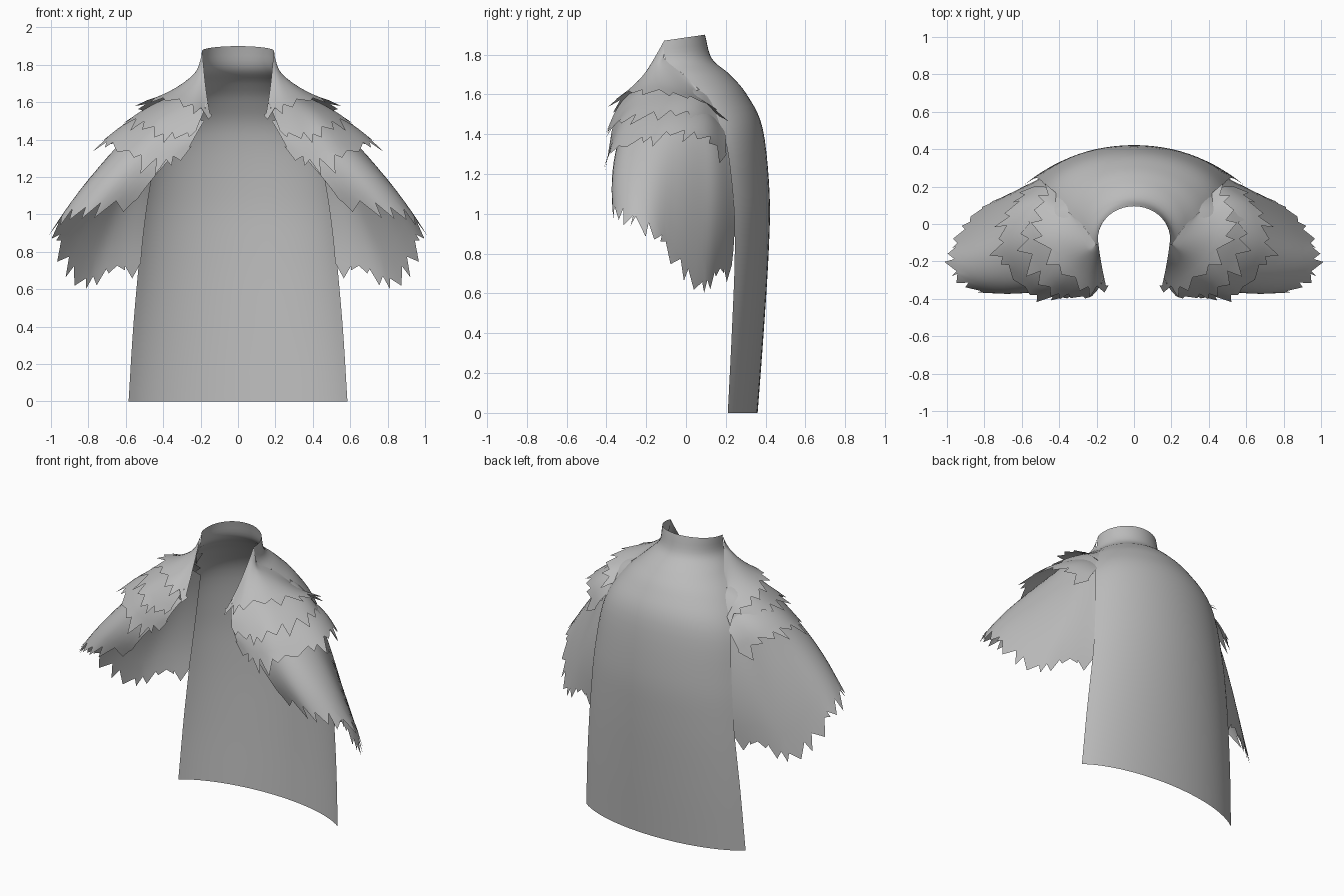
import bpy
import math
import random
from mathutils import Vector

random.seed(4)

default_cube = bpy.data.objects.get("Cube")
if default_cube:
    bpy.data.objects.remove(default_cube, do_unlink=True)

cloth = bpy.data.materials.new("plain grey cloth")
cloth.use_nodes = True
grey = (0.5, 0.5, 0.5, 1)
cloth.diffuse_color = grey
cloth.node_tree.nodes["Principled BSDF"].inputs["Base Color"].default_value = grey

SHOULDER = Vector((0.3, -0.08, 1.2))


def spline(points, count):
    """Sample a smooth curve evenly through control points of any size."""
    points = [Vector(p) for p in points]
    last = len(points) - 1
    first_ghost = points[0] * 2 - points[1]
    end_ghost = points[last] * 2 - points[last - 1]
    padded = [first_ghost] + points + [end_ghost]
    samples = []
    for step in range(count):
        place = step / (count - 1) * last
        i = min(int(place), last - 1)
        t = place - i
        a, b, c, d = padded[i:i + 4]
        samples.append(b + (c - a) * (t / 2)
                       + (a * 2 - b * 5 + c * 4 - d) * (t * t / 2)
                       + (b * 3 - a - c * 3 + d) * (t ** 3 / 2))
    return samples


def sheet(name, rows, mirrored=False):
    """Join rows of points into one smooth open sheet."""
    width = len(rows[0])
    verts = [tuple(p) for row in rows for p in row]
    faces = []
    for r in range(len(rows) - 1):
        for c in range(width - 1):
            k = r * width + c
            faces.append((k, k + width, k + width + 1, k + 1))
    mesh = bpy.data.meshes.new(name)
    mesh.from_pydata(verts, [], faces)
    mesh.materials.append(cloth)
    obj = bpy.data.objects.new(name, mesh)
    bpy.context.collection.objects.link(obj)
    for other in bpy.context.selected_objects:
        other.select_set(False)
    obj.select_set(True)
    bpy.context.view_layer.objects.active = obj
    bpy.ops.object.shade_smooth_by_angle(angle=math.radians(50))
    if mirrored:
        obj.modifiers.new("both sides", "MIRROR").use_axis[0] = True
    return obj


def ragged_layer(name, top, hem, bulge, teeth, depth):
    """Drape a sheet from its top edge to a torn hem, front to back."""
    count = teeth * 2 + 1
    steps = 9
    upper, lower = spline(top, count), spline(hem, count)
    rows = [[] for _ in range(steps)]
    tips = []
    for i, (a, b) in enumerate(zip(upper, lower)):
        middle = (a + b) / 2
        out = (middle - SHOULDER).normalized()
        for s in range(steps):
            t = s / (steps - 1)
            rows[s].append(a.lerp(b, t) + out * bulge * 4 * t * (1 - t))
        # Long and short points alternate along the hem
        fall = (rows[-1][i] - rows[-2][i]).normalized()
        reach = random.uniform(0.5, 1.4) if i % 2 else random.uniform(-0.1, 0.3)
        along = (lower[min(i + 1, count - 1)] - lower[max(i - 1, 0)]).normalized()
        sway = along * random.uniform(-0.3, 0.3) * depth
        tips.append(b + fall * depth * reach + sway)
    rows.append(tips)
    return sheet(name, rows, mirrored=True)


# Cape and collar: centre height, centre y, half width, edge y, edge height, arc
cape_profile = [
    (0, .36, .585, .21, 0, 60),
    (.4, .39, .56, .23, .4, 60),
    (.8, .415, .525, .245, .8, 60),
    (1.1, .42, .5, .235, 1.1, 62),
    (1.43, .385, .46, .19, 1.4, 68),
    (1.6, .305, .38, .09, 1.58, 75),
    (1.7, .22, .28, 0, 1.69, 85),
    (1.78, .13, .21, -.1, 1.77, 95),
    (1.9, .095, .19, -.11, 1.87, 100),
]
cape_rows = []
for z_mid, y_mid, half, y_edge, z_edge, arc in spline(cape_profile, 41):
    arc = math.radians(arc)
    row = []
    for column in range(-12, 13):
        t = column / 12
        drop = (1 - math.cos(t * arc)) / (1 - math.cos(arc))
        row.append((half * math.sin(t * arc) / math.sin(arc),
                    y_mid + (y_edge - y_mid) * drop,
                    z_mid + (z_edge - z_mid) * drop))
    cape_rows.append(row)
sheet("cape_and_collar", cape_rows)

# Shoulder mantle, joined along the cape edge from the collar down
ragged_layer(
    "shoulder_mantle",
    [(.19, -.11, 1.87), (.205, -.11, 1.81), (.21, -.1, 1.77), (.28, 0, 1.69), (.35, .07, 1.62)],
    [(.15, -.33, 1.54), (.25, -.32, 1.6), (.38, -.22, 1.63), (.48, -.05, 1.61),
     (.47, .1, 1.56), (.42, .17, 1.49)],
    -.015, 10, .065)

# Upper ragged layer
ragged_layer(
    "upper_shoulder_layer",
    [(.16, -.29, 1.6), (.28, -.2, 1.64), (.34, -.04, 1.64), (.35, .06, 1.62), (.34, .12, 1.6)],
    [(.22, -.38, 1.46), (.36, -.37, 1.44), (.47, -.3, 1.49), (.56, -.1, 1.52),
     (.55, .05, 1.5), (.48, .18, 1.39)],
    .01, 11, .08)

# Middle ragged layer
ragged_layer(
    "middle_shoulder_layer",
    [(.18, -.33, 1.5), (.36, -.27, 1.54), (.44, -.08, 1.57), (.43, .08, 1.54), (.39, .17, 1.47)],
    [(.26, -.38, 1.36), (.4, -.39, 1.3), (.54, -.36, 1.34), (.68, -.2, 1.39),
     (.69, -.05, 1.42), (.63, .1, 1.4), (.52, .2, 1.32)],
    .015, 13, .08)

# Long lower sleeve, open at the inside and hanging lowest behind
ragged_layer(
    "lower_sleeve",
    [(.26, -.32, 1.4), (.42, -.28, 1.5), (.5, -.08, 1.53), (.48, .1, 1.49), (.42, .21, 1.4)],
    [(.54, -.34, 1.08), (.76, -.37, 1.06), (.91, -.29, 1.02), (.95, -.17, .96),
     (.91, -.05, .82), (.81, .08, .68), (.67, .16, .74), (.52, .23, .74)],
    .03, 17, .085)
